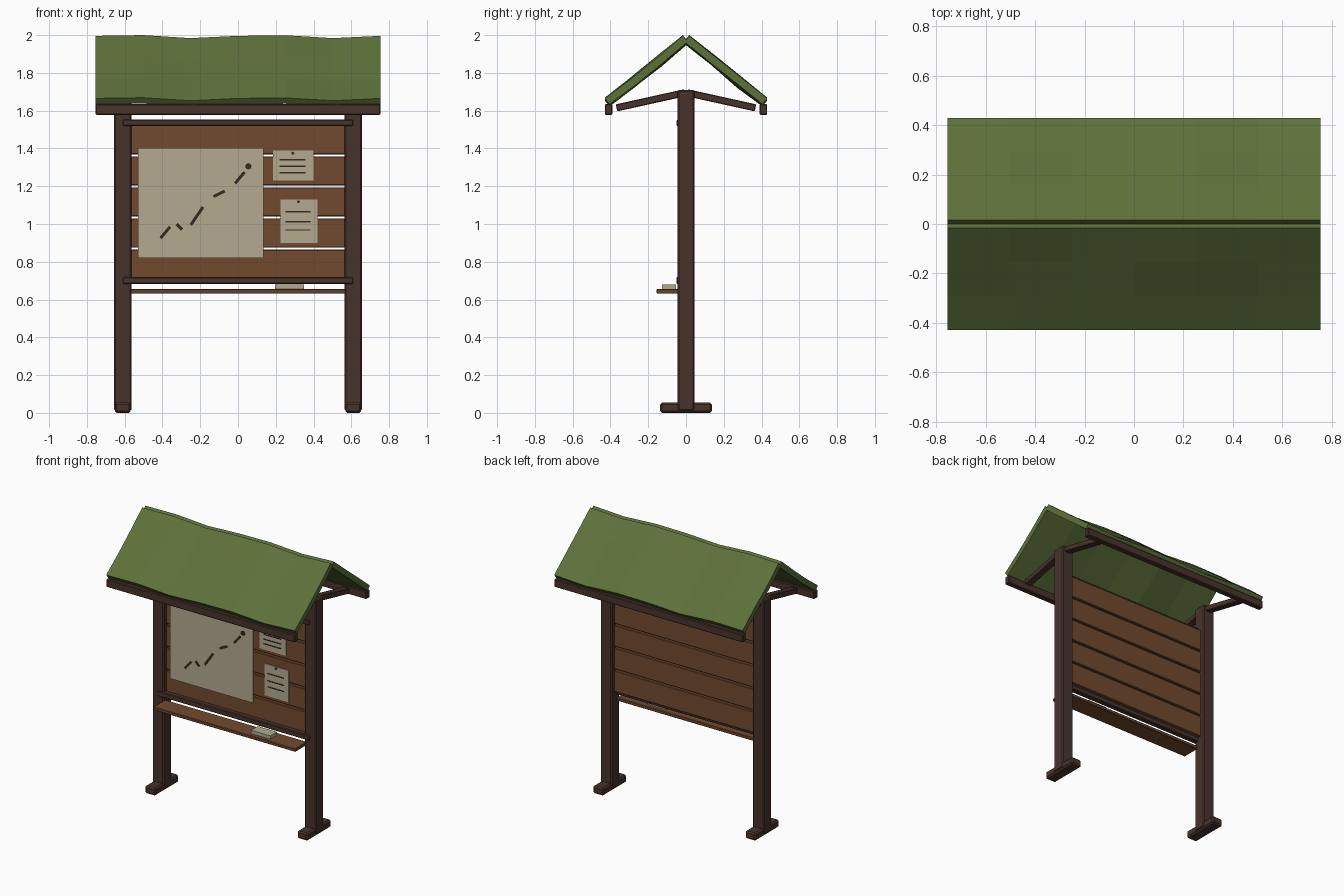
import bpy, bmesh, math, random
from mathutils import Vector, Matrix

if "Cube" in bpy.data.objects:
    bpy.data.objects.remove(bpy.data.objects["Cube"])

random.seed(4)


def material(name, rgb):
    m = bpy.data.materials.new(name)
    m.diffuse_color = (*rgb, 1)
    m.use_nodes = True
    m.node_tree.nodes["Principled BSDF"].inputs["Base Color"].default_value = m.diffuse_color
    return m


DARK = material("dark_wood", (0.065, 0.033, 0.024))
PLANK = material("plank_wood", (0.17, 0.068, 0.028))
GREEN = material("roof_green", (0.11, 0.165, 0.042))
PAPER = material("paper", (0.46, 0.40, 0.28))
INK = material("ink", (0.04, 0.022, 0.016))


def finish(name, bm, mat):
    bmesh.ops.recalc_face_normals(bm, faces=bm.faces)
    me = bpy.data.meshes.new(name)
    bm.to_mesh(me)
    bm.free()
    me.materials.append(mat)
    ob = bpy.data.objects.new(name, me)
    bpy.context.collection.objects.link(ob)
    return ob


def box(name, x, y, z, mat, bevel=0.0):
    """Box from (min, max) ranges, optionally chamfered."""
    bm = bmesh.new()
    bmesh.ops.create_cube(bm, size=1)
    for v in bm.verts:
        v.co = Vector([(r[0] + r[1]) / 2 + c * (r[1] - r[0]) for r, c in zip((x, y, z), v.co)])
    if bevel:
        bmesh.ops.bevel(bm, geom=bm.edges[:], offset=bevel, segments=1, affect='EDGES')
    return finish(name, bm, mat)


def stroke(name, a, b, width, y):
    """Flat bar on the board face between two (x, z) points."""
    dx, dz = b[0] - a[0], b[1] - a[1]
    h = math.hypot(dx, dz) / 2
    ob = box(name, (-h, h), (-0.002, 0.002), (-width / 2, width / 2), INK)
    ob.location = ((a[0] + b[0]) / 2, y, (a[1] + b[1]) / 2)
    ob.rotation_euler.y = -math.atan2(dz, dx)


def disc(name, x, z, r, y, depth):
    bm = bmesh.new()
    bmesh.ops.create_cone(bm, cap_ends=True, segments=8, radius1=r, radius2=r, depth=depth,
                          matrix=Matrix.Translation((x, y, z)) @ Matrix.Rotation(math.pi / 2, 4, 'X'))
    finish(name, bm, INK)


def roof_slab(name, side):
    """Sagging slab, 6 x 3 cells, sloping from the ridge down to the eave."""
    nx, nv, t = 6, 3, 0.04
    top, eave = Vector((0.017, 1.996)), Vector((0.43, 1.665))
    d = (eave - top).normalized()
    normal = Vector((-d.y, d.x))
    sag = [0, 0.004, -0.012, 0, 0.003, -0.012, 0]
    bm = bmesh.new()
    layers = [[], []]
    for i in range(nx + 1):
        x = -0.755 + 1.51 * i / nx
        for j in range(nv + 1):
            p = top.lerp(eave, j / nv)
            lift = sag[i] + (random.uniform(-0.01, 0.005) if 0 < j < nv else 0)
            for k in (0, 1):
                q = p - normal * t * k
                layers[k].append(bm.verts.new((x, side * q.x, q.y + lift)))
    n = nv + 1
    for L in layers:
        for i in range(nx):
            for j in range(nv):
                bm.faces.new([L[i * n + j], L[(i + 1) * n + j], L[(i + 1) * n + j + 1], L[i * n + j + 1]])
    ring = ([i * n for i in range(nx)] + [nx * n + j for j in range(nv)]
            + [i * n + nv for i in range(nx, 0, -1)] + list(range(nv, 0, -1)))
    A, B = layers
    for a, b in zip(ring, ring[1:] + ring[:1]):
        bm.faces.new([A[a], A[b], B[b], B[a]])
    finish(name, bm, GREEN)


# Posts, feet and rafters
for sx, label in ((-1, "left"), (1, "right")):
    c = sx * 0.61
    box(label + "_post", (c - 0.046, c + 0.046), (-0.046, 0.046), (0.01, 1.71), DARK, 0.008)
    box(label + "_foot", (c - 0.042, c + 0.042), (-0.137, 0.137), (0, 0.055), DARK, 0.01)
    for sy, end in ((-1, "front"), (1, "back")):
        a, b = Vector((0, sy * 0.005, 1.695)), Vector((0, sy * 0.368, 1.615))
        L = (b - a).length
        r = box(f"{label}_{end}_rafter", (-0.025, 0.025), (-L / 2, L / 2), (-0.019, 0.019), DARK, 0.004)
        r.location = (a + b) / 2 + Vector((c, 0, 0))
        r.rotation_euler.x = -sy * math.atan2(0.08, 0.363)

# Eave beams and roof
for sy, end in ((-1, "front"), (1, "back")):
    box(end + "_eave_beam", (-0.755, 0.755), sorted((sy * 0.39, sy * 0.43)), (1.578, 1.635), DARK, 0.005)
    roof_slab(end + "_roof_slab", sy)

# Backing boards with gaps
for i in range(5):
    z = 0.711 + i * 0.1645
    box(f"board_{i + 1}", (-0.575, 0.575), (-0.014, 0.014), (z, z + 0.154), PLANK, 0.004)

# Rails and shelf
box("top_rail", (-0.61, 0.61), (-0.051, -0.012), (1.518, 1.552), DARK, 0.005)
box("bottom_rail", (-0.61, 0.61), (-0.051, -0.012), (0.682, 0.72), DARK, 0.005)
box("shelf", (-0.57, 0.57), (-0.157, -0.02), (0.632, 0.655), PLANK, 0.004)
box("leaflet_stack", (0.195, 0.35), (-0.128, -0.052), (0.655, 0.68), PAPER)

# Map sheet with a dashed trail
box("map_sheet", (-0.53, 0.135), (-0.022, -0.013), (0.82, 1.403), PAPER)
trail = [((-0.41, 0.925), (-0.36, 0.985)), ((-0.325, 1.0), (-0.295, 0.97)),
         ((-0.25, 0.995), (-0.185, 1.09)), ((-0.13, 1.145), (-0.07, 1.175)),
         ((-0.015, 1.215), (0.035, 1.275))]
for i, (a, b) in enumerate(trail):
    stroke(f"trail_dash_{i + 1}", a, b, 0.016, -0.023)
disc("trail_marker", 0.055, 1.305, 0.017, -0.024, 0.008)

# Pinned notices with ruled lines
notices = [((0.185, 0.40), (1.23, 1.388), (0.22, 0.357), (1.34, 1.305, 1.272), (0.29, 1.375)),
           ((0.225, 0.42), (0.90, 1.13), (0.252, 0.383), (1.064, 1.012, 0.968), (0.32, 1.118))]
for i, (x, z, lx, lines, pin) in enumerate(notices):
    box(f"notice_{i + 1}", x, (-0.02, -0.013), z, PAPER)
    for j, lz in enumerate(lines):
        stroke(f"notice_{i + 1}_line_{j + 1}", (lx[0], lz), (lx[1], lz), 0.007, -0.021)
    disc(f"notice_{i + 1}_pin", pin[0], pin[1], 0.008, -0.022, 0.01)
